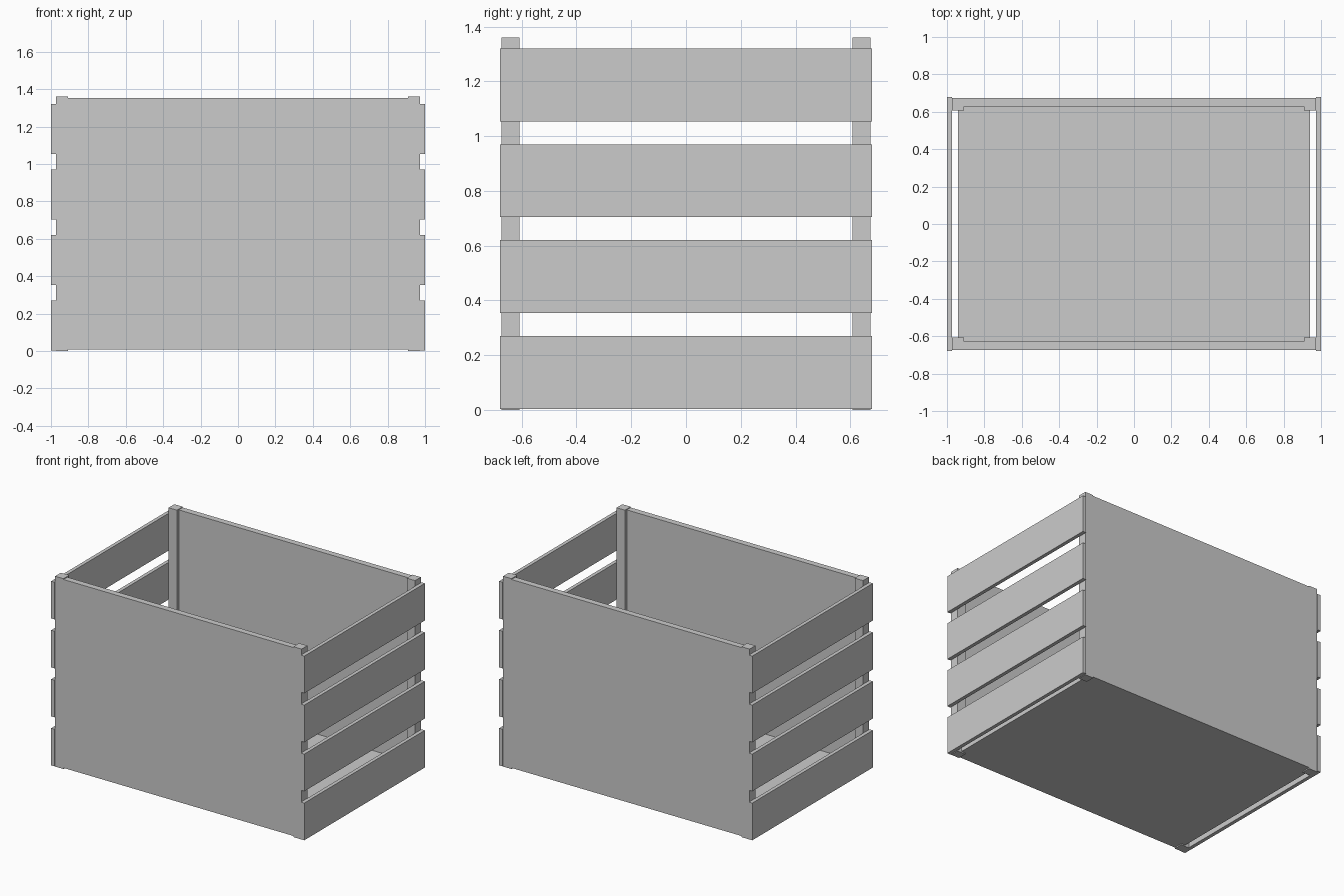
import bpy

if "Cube" in bpy.data.objects:
    bpy.data.objects.remove(bpy.data.objects["Cube"])


def box(name, x0, x1, y0, y1, z0, z1):
    bpy.ops.mesh.primitive_cube_add(
        size=1, location=((x0 + x1) / 2, (y0 + y1) / 2, (z0 + z1) / 2))
    ob = bpy.context.object
    ob.name = name
    ob.scale = (x1 - x0, y1 - y0, z1 - z0)
    bpy.ops.object.transform_apply(location=False, rotation=False, scale=True)
    return ob


def span(side, inner, outer):
    return sorted((side * inner, side * outer))


# Corner posts
for sx, xn in ((-1, "left"), (1, "right")):
    for sy, yn in ((-1, "front"), (1, "back")):
        box(f"{yn}_{xn}_post", *span(sx, 0.908, 0.974),
            *span(sy, 0.608, 0.673), 0.0, 1.36)

# Solid front and back panels, flush with the posts
for sy, yn in ((-1, "front"), (1, "back")):
    box(f"{yn}_panel", -0.908, 0.908, *span(sy, 0.629, 0.673), 0.008, 1.354)

# Four slats on each end
for sx, xn in ((-1, "left"), (1, "right")):
    for i in range(4):
        z = 0.004 + 0.35 * i
        box(f"{xn}_slat_{i + 1}", *span(sx, 0.974, 1.0), -0.68, 0.68,
            z, z + 0.266)

# Floor board, leaving a narrow slot beside the slats
box("floor", -0.94, 0.94, -0.629, 0.629, 0.008, 0.045)
